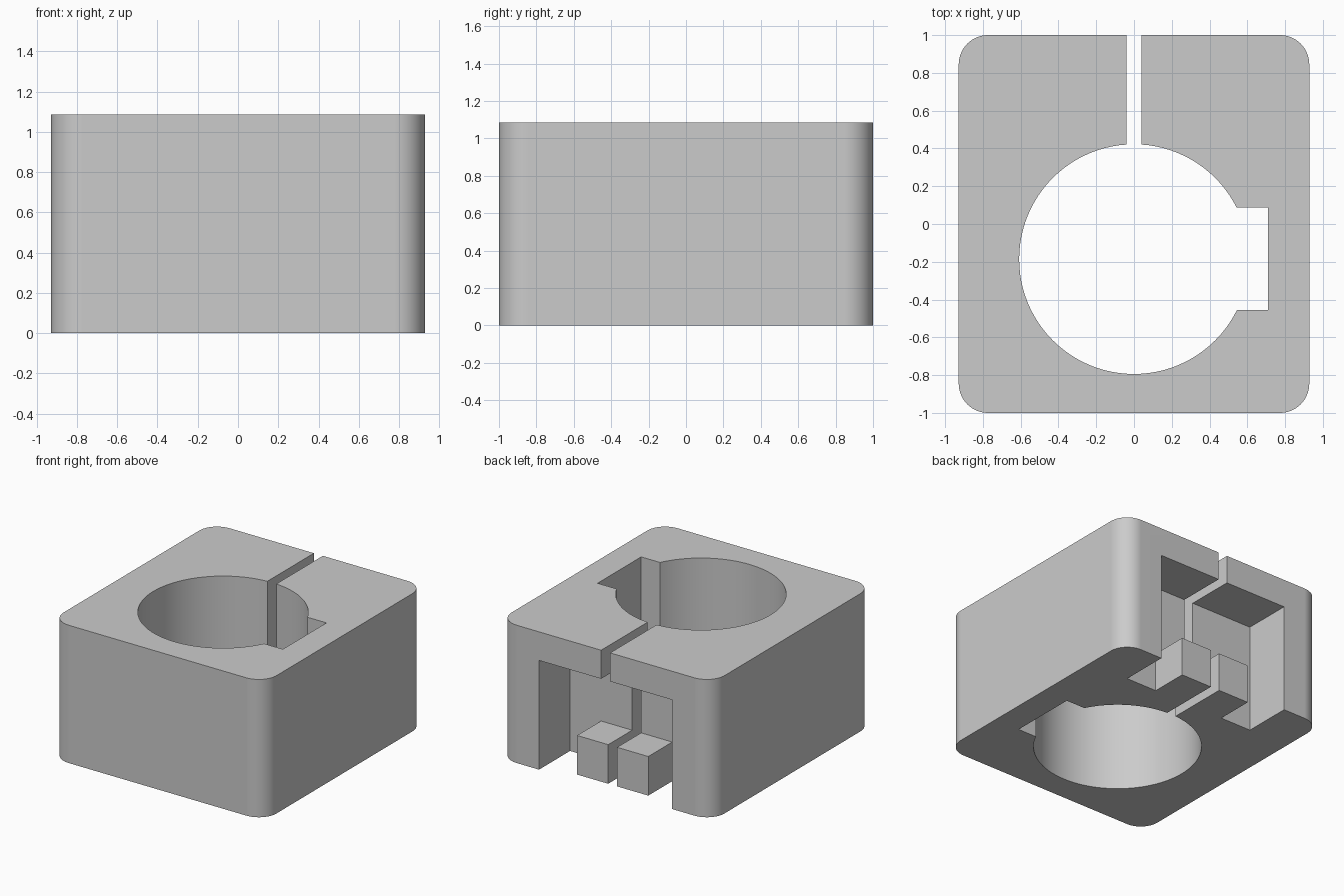
import bpy, bmesh, math
from mathutils import Matrix, Vector

if "Cube" in bpy.data.objects:
    bpy.data.objects.remove(bpy.data.objects["Cube"], do_unlink=True)

H = 1.085            # block height
HALF_W = 0.928       # half width in x
SLOT = 0.039         # half width of the clamping slot
BORE_Y, BORE_R = -0.186, 0.608
POCKET_Y = 0.614     # inner wall of the rear pocket


def finish(name, bm):
    mesh = bpy.data.meshes.new(name)
    bm.to_mesh(mesh)
    bm.free()
    ob = bpy.data.objects.new(name, mesh)
    bpy.context.collection.objects.link(ob)
    return ob


def box(name, lo, hi, corner=0):
    """Box between two corners, with optional rounded upright edges."""
    lo, hi = Vector(lo), Vector(hi)
    bm = bmesh.new()
    place = Matrix.Translation((lo + hi) / 2) @ Matrix.Diagonal((*(hi - lo), 1))
    bmesh.ops.create_cube(bm, size=1, matrix=place)
    if corner:
        upright = [e for e in bm.edges
                   if abs(e.verts[0].co.z - e.verts[1].co.z) > 0.1]
        bmesh.ops.bevel(bm, geom=upright, offset=corner, segments=14,
                        profile=0.5, affect='EDGES')
    return finish(name, bm)


def cylinder(name, radius, y, z0, z1):
    bm = bmesh.new()
    bmesh.ops.create_cone(bm, cap_ends=True, segments=96, radius1=radius,
                          radius2=radius, depth=z1 - z0,
                          matrix=Matrix.Translation((0, y, (z0 + z1) / 2)))
    return finish(name, bm)


def cut(target, cutter):
    """Subtract the cutter, bake the result and drop the cutter."""
    cutter.hide_render = True
    mod = target.modifiers.new("cut", 'BOOLEAN')
    mod.operation, mod.solver, mod.object = 'DIFFERENCE', 'EXACT', cutter
    bpy.context.view_layer.objects.active = target
    bpy.ops.object.modifier_apply(modifier=mod.name)
    bpy.data.objects.remove(cutter, do_unlink=True)


# Rounded block
block = box("clamp_block", (-HALF_W, -1, 0), (HALF_W, 1, H), corner=0.155)

# Rear pocket, leaving a low tab standing at its base
pocket = box("pocket_cutter", (-0.58, POCKET_Y, -0.1), (0.58, 1.1, 0.86))
cut(pocket, box("tab_keep", (-0.31, 0.5, -0.2), (0.31, 0.912, 0.308)))
cut(block, pocket)

# Main bore, side notch and the slot that splits the rear wall and tab
cut(block, cylinder("bore_cutter", BORE_R, BORE_Y, -0.1, H + 0.1))
cut(block, box("notch_cutter", (0.3, -0.455, -0.1), (0.709, 0.088, H + 0.1)))
cut(block, box("slot_cutter", (-SLOT, 0, -0.1), (SLOT, 1.1, H + 0.1)))

# Plain grey finish
grey = bpy.data.materials.new("light_grey")
grey.use_nodes = True
colour = (0.6, 0.6, 0.6, 1)
grey.diffuse_color = colour
grey.node_tree.nodes["Principled BSDF"].inputs["Base Color"].default_value = colour
block.data.materials.clear()
block.data.materials.append(grey)

# Smooth curves, crisp edges
bpy.ops.object.select_all(action='DESELECT')
block.select_set(True)
bpy.context.view_layer.objects.active = block
bpy.ops.object.shade_smooth_by_angle(angle=math.radians(25))
normals = block.modifiers.new("even_normals", 'WEIGHTED_NORMAL')
normals.keep_sharp = True
